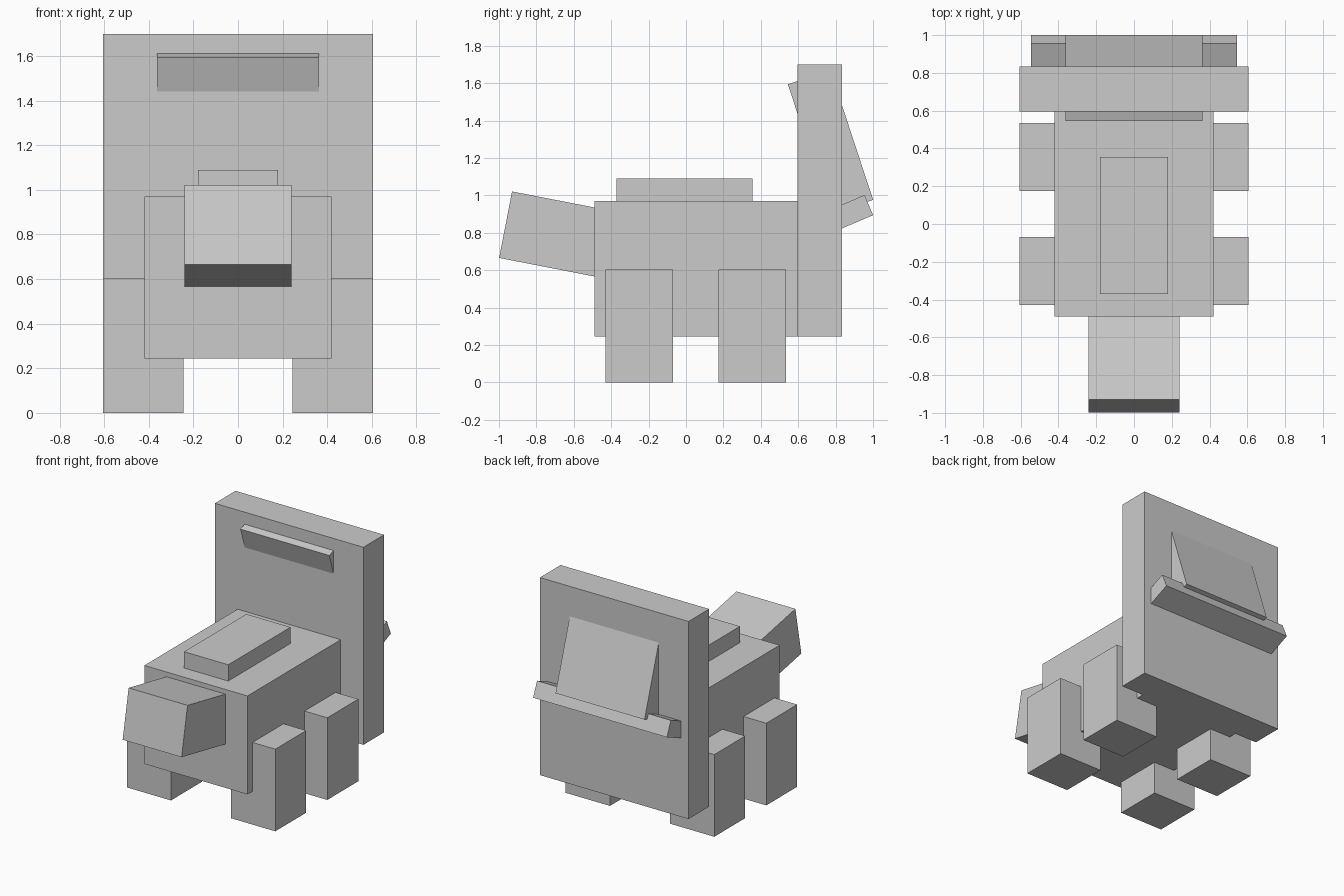
import bpy
from math import radians

if "Cube" in bpy.data.objects:
    bpy.data.objects.remove(bpy.data.objects["Cube"])


def box(name, center, size, tilt=0.0):
    """Box with baked dimensions, tilted about the x axis by tilt degrees."""
    bpy.ops.mesh.primitive_cube_add(size=1, location=center)
    obj = bpy.context.object
    obj.name = name
    for v in obj.data.vertices:
        v.co = [c * s for c, s in zip(v.co, size)]
    obj.rotation_euler.x = radians(tilt)
    return obj


# Torso with raised block on its back
box("body", (0, 0.053, 0.6075), (0.84, 1.085, 0.725))
box("back_hump", (0, -0.008, 1.03), (0.36, 0.725, 0.12))

# Upright slab at the rear
box("rear_slab", (0, 0.715, 0.9725), (1.21, 0.24, 1.455))

# Head, nose raised
box("head", (0, -0.67, 0.786), (0.48, 0.60, 0.362), -11)

# Slanted tail flap passing through the slab, and the bar under it
box("tail_flap", (0, 0.7725, 1.285), (0.725, 0.24, 0.73), 18.2)
box("tail_bar", (0, 0.867, 0.901), (1.09, 0.24, 0.117), 23)

# Four legs
for end, y in (("front", -0.25), ("rear", 0.355)):
    for side, s in (("left", 1), ("right", -1)):
        box(f"{end}_{side}_leg", (s * 0.425, y, 0.3025), (0.36, 0.36, 0.605))
